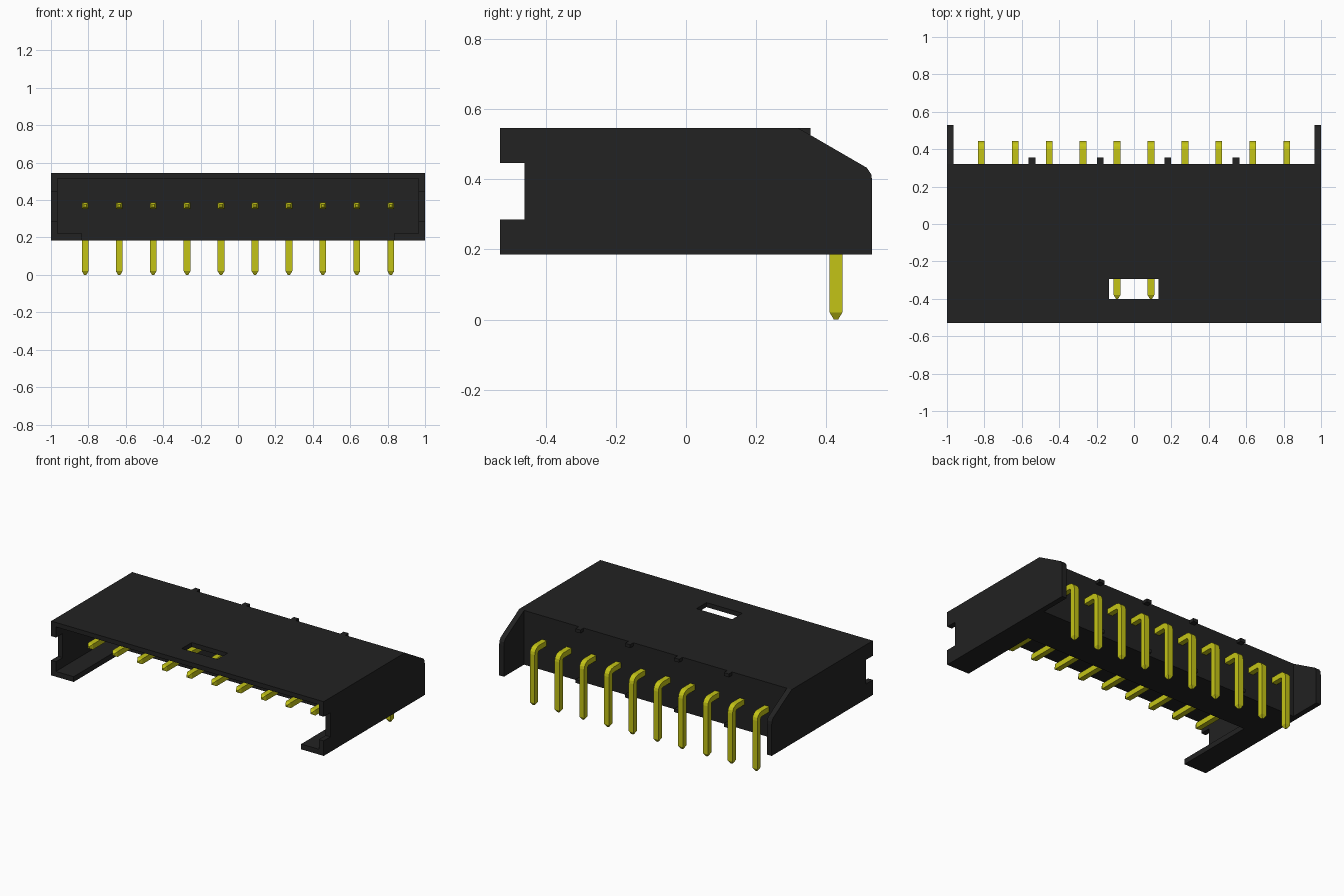
import bpy, bmesh, math
from mathutils import Vector

cube = bpy.data.objects.get("Cube")
if cube:
    bpy.data.objects.remove(cube, do_unlink=True)


def material(name, rgb, roughness):
    m = bpy.data.materials.new(name)
    m.use_nodes = True
    m.diffuse_color = (*rgb, 1)
    bsdf = next(n for n in m.node_tree.nodes if n.type == 'BSDF_PRINCIPLED')
    bsdf.inputs["Base Color"].default_value = (*rgb, 1)
    bsdf.inputs["Roughness"].default_value = roughness
    return m


BLACK = material("black plastic", (0.016, 0.016, 0.016), 0.6)
YELLOW = material("yellow metal", (0.55, 0.55, 0.008), 0.5)


def finish(name, bm, mat):
    bmesh.ops.recalc_face_normals(bm, faces=bm.faces[:])
    mesh = bpy.data.meshes.new(name)
    bm.to_mesh(mesh)
    bm.free()
    mesh.materials.append(mat)
    obj = bpy.data.objects.new(name, mesh)
    bpy.context.collection.objects.link(obj)
    return obj


def extrude(name, points, offset, mat):
    """Extrude a flat outline of 3D points along an offset."""
    bm = bmesh.new()
    face = bm.faces.new([bm.verts.new(p) for p in points])
    out = bmesh.ops.extrude_face_region(bm, geom=[face], use_keep_orig=True)
    verts = [g for g in out["geom"] if isinstance(g, bmesh.types.BMVert)]
    bmesh.ops.translate(bm, verts=verts, vec=offset)
    return finish(name, bm, mat)


def box(name, x0, x1, y0, y1, z0, z1, mat):
    pts = [(x0, y0, z0), (x1, y0, z0), (x1, y1, z0), (x0, y1, z0)]
    return extrude(name, pts, (0, 0, z1 - z0), mat)


FRONT, REAR, BACK = -0.53, 0.32, 0.53
LOW, HIGH, WALL = 0.185, 0.545, 0.035
INNER = 1 - WALL

# side walls: notched front, sloped and rounded rear corner
side = [(FRONT, LOW), (BACK, LOW), (BACK, 0.39), (0.528, 0.412), (0.515, 0.432),
        (REAR, HIGH), (FRONT, HIGH), (FRONT, 0.445), (-0.46, 0.445),
        (-0.46, 0.285), (FRONT, 0.285)]
for name, x in (("left_wall", INNER), ("right_wall", -1)):
    extrude(name, [(x, y, z) for y, z in side], (WALL, 0, 0), BLACK)

# top plate: a grid with the window cell left out, then thickened
bm = bmesh.new()
grid = [[bm.verts.new((x, y, HIGH)) for y in (FRONT, -0.4, -0.295, REAR)]
        for x in (-INNER, -0.133, 0.13, INNER)]
for i in range(3):
    for j in range(3):
        if (i, j) != (1, 1):
            bm.faces.new([grid[i][j], grid[i + 1][j],
                          grid[i + 1][j + 1], grid[i][j + 1]])
out = bmesh.ops.extrude_face_region(bm, geom=bm.faces[:], use_keep_orig=True)
bmesh.ops.translate(bm, vec=(0, 0, -0.03),
                    verts=[g for g in out["geom"] if isinstance(g, bmesh.types.BMVert)])
finish("top_plate", bm, BLACK)

# rear block holding the pins, and floor strips beside the open underside
BLOCK = 0.02
box("rear_block", -INNER, INNER, BLOCK, REAR, LOW, HIGH - 0.03, BLACK)
for name, s in (("left_floor", 1), ("right_floor", -1)):
    a, b = sorted((0.835 * s, INNER * s))
    box(name, a, b, FRONT, BLOCK, LOW, LOW + WALL, BLACK)

# small stand-off tabs on the rear edges
for i, x in enumerate((-0.545, -0.18, 0.18, 0.545)):
    for level, z in (("top", HIGH - 0.022), ("bottom", LOW)):
        box(f"{level}_tab_{i + 1}", x - 0.018, x + 0.018, REAR, 0.355,
            z, z + 0.022, BLACK)


# bent square pins with tapered tips: (y, z, direction angle, half width)
HALF, TIP, PIN_Y, PIN_Z, BEND = 0.018, 0.006, 0.427, 0.37, 0.03
path = [(-0.4, PIN_Z, 0, TIP), (-0.38, PIN_Z, 0, HALF)]
for k in range(5):
    a = math.pi / 2 * k / 4
    path.append((PIN_Y - BEND + BEND * math.sin(a),
                 PIN_Z - BEND + BEND * math.cos(a), a, HALF))
path += [(PIN_Y, 0.02, math.pi / 2, HALF), (PIN_Y, 0, math.pi / 2, TIP)]


def pin(name, x):
    bm = bmesh.new()
    rings = []
    for y, z, a, h in path:
        across = Vector((0, math.sin(a), math.cos(a))) * h
        centre = Vector((x, y, z))
        rings.append([bm.verts.new(centre + Vector((sx * h, 0, 0)) + across * sn)
                      for sx, sn in ((-1, -1), (1, -1), (1, 1), (-1, 1))])
    for r, s in zip(rings, rings[1:]):
        for i in range(4):
            j = (i + 1) % 4
            bm.faces.new((r[i], r[j], s[j], s[i]))
    bm.faces.new(rings[0])
    bm.faces.new(rings[-1])
    finish(name, bm, YELLOW)


for i in range(10):
    pin(f"pin_{i + 1}", (i - 4.5) * 0.1815)
